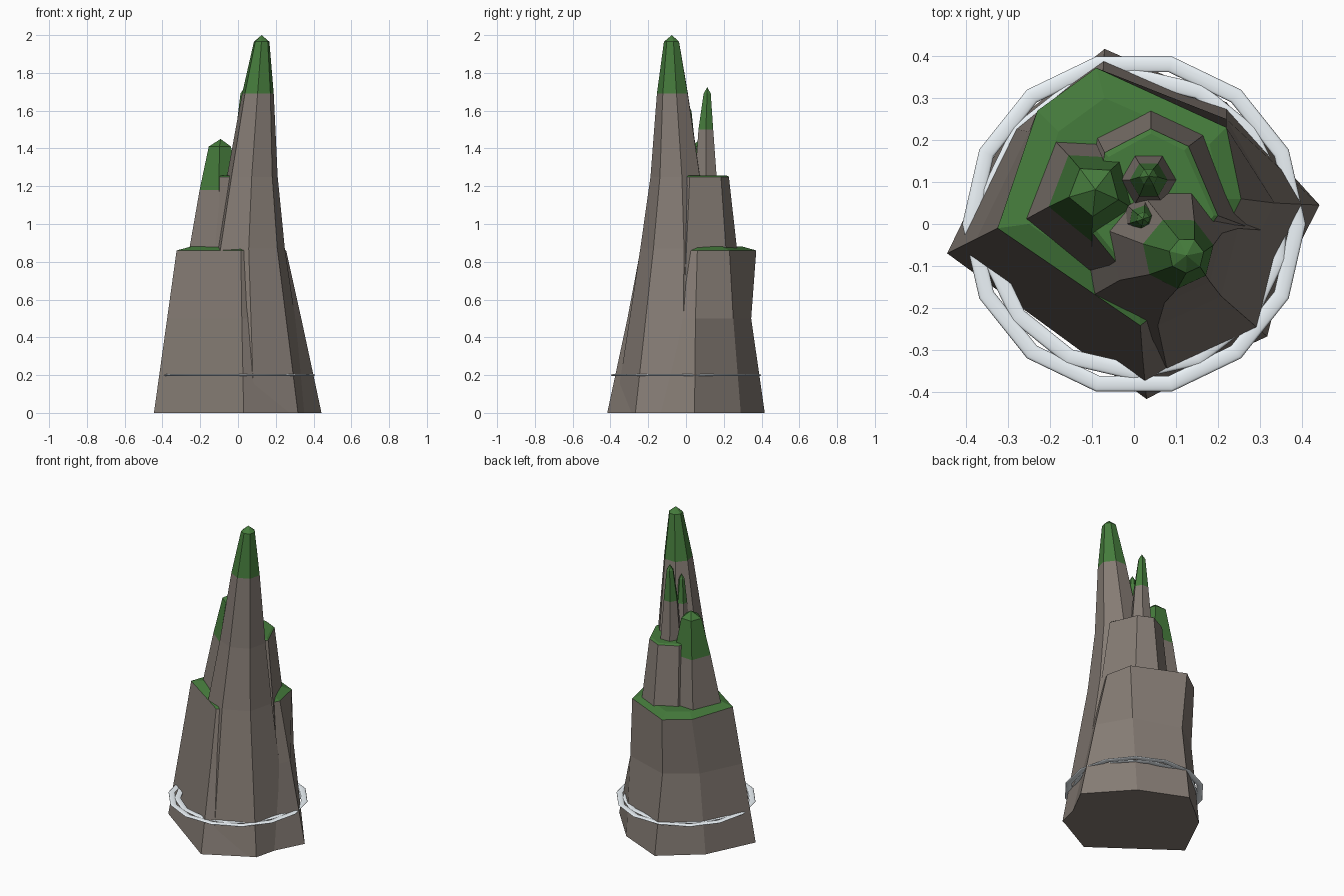
import bpy, bmesh
from math import cos, sin, radians, pi

if "Cube" in bpy.data.objects:
    bpy.data.objects.remove(bpy.data.objects["Cube"])


def material(name, color):
    m = bpy.data.materials.new(name)
    m.diffuse_color = (*color, 1)
    m.use_nodes = True
    m.node_tree.nodes["Principled BSDF"].inputs["Base Color"].default_value = m.diffuse_color
    return m


ROCK = material("rock", (0.235, 0.2, 0.175))
GREEN = material("greenery", (0.06, 0.2, 0.045))
FOAM = material("foam", (0.85, 0.91, 0.95))


def loft(name, rings, green_z, apex=None):
    """Skin a stack of (z, outline) rings; faces starting at green_z or above are green."""
    bm = bmesh.new()
    loops = [[bm.verts.new((x, y, z)) for x, y in pts] for z, pts in rings]
    n = len(loops[0])
    bm.faces.new(loops[0][::-1])
    for a, b in zip(loops, loops[1:]):
        for i in range(n):
            j = (i + 1) % n
            bm.faces.new((a[i], a[j], b[j], b[i]))
    if apex:
        tip = bm.verts.new(apex)
        for i in range(n):
            bm.faces.new((loops[-1][i], loops[-1][(i + 1) % n], tip))
    else:
        bm.faces.new(loops[-1])
    for f in bm.faces:
        f.material_index = int(min(v.co.z for v in f.verts) >= green_z - 1e-4)
    bmesh.ops.recalc_face_normals(bm, faces=bm.faces)
    mesh = bpy.data.meshes.new(name)
    bm.to_mesh(mesh)
    bm.free()
    mesh.materials.append(ROCK)
    mesh.materials.append(GREEN)
    ob = bpy.data.objects.new(name, mesh)
    bpy.context.collection.objects.link(ob)


def spire(name, sides, phase, levels, green_z, apex):
    """Pointed column; levels are (z, centre x, centre y, radius)."""
    angles = [radians(phase) + 2 * pi * i / sides for i in range(sides)]
    rings = [(z, [(cx + r * cos(a), cy + r * sin(a)) for a in angles])
             for z, cx, cy, r in levels]
    loft(name, rings, green_z, apex)


# Broad base rock with the green lower terrace
loft("base_rock", [
    (0, [(-.445, -.07), (.03, -.417), (.27, -.29), (.442, .045),
         (.22, .29), (-.07, .417), (-.30, .23)]),
    (.5, [(-.375, -.035), (.02, -.31), (.22, -.19), (.335, .05),
          (.22, .25), (-.075, .345), (-.25, .22)]),
    (.86, [(-.325, -.01), (.015, -.242), (.16, -.13), (.255, .06),
           (.22, .23), (-.09, .372), (-.23, .27)]),
    (.88, [(-.25, 0), (.01, -.18), (.13, -.1), (.21, .06),
           (.18, .19), (-.07, .3), (-.18, .22)]),
], .86)

# Middle terrace
loft("middle_terrace", [
    (.6, [(-.19, -.09), (-.07, -.18), (.12, -.16), (.28, -.01),
          (.19, .23), (.04, .30), (-.10, .23)]),
    (1.25, [(-.10, -.02), (-.035, -.10), (.10, -.11), (.20, .02),
            (.13, .185), (.04, .227), (-.07, .17)]),
    (1.257, [(-.09, -.015), (-.03, -.09), (.09, -.10), (.19, .02),
             (.12, .175), (.04, .215), (-.06, .16)]),
], 1.25)

# Spires
spire("main_spire", 7, -91, [
    (0, .09, -.08, .295), (.87, .06, -.05, .192), (1.25, .075, -.05, .138),
    (1.69, .105, -.068, .086), (1.965, .125, -.075, .042)],
    1.69, (.125, -.075, 2))
spire("west_spire", 5, 195, [
    (.6, -.09, .05, .2), (.87, -.095, .055, .168), (1.18, -.095, .07, .112),
    (1.41, -.095, .08, .062)],
    1.18, (-.092, .082, 1.45))
spire("thin_spire", 6, 0, [
    (1.0, .035, .11, .085), (1.25, .035, .105, .066), (1.5, .035, .105, .045),
    (1.69, .035, .112, .022)],
    1.5, (.035, .113, 1.725))
spire("small_spire", 6, 20, [
    (1.1, .02, .015, .06), (1.45, .02, .013, .032), (1.6, .022, .012, .017)],
    1.45, (.022, .012, 1.63))

# Flat foam rings at the waterline
for name, radius, turn in (("outer_foam_ring", .39, 0), ("inner_foam_ring", .352, .22)):
    bpy.ops.mesh.primitive_torus_add(
        major_segments=14, minor_segments=8, major_radius=radius,
        minor_radius=.019, location=(0, 0, .2), rotation=(0, 0, turn))
    ring = bpy.context.object
    ring.name = name
    ring.scale.z = .3
    ring.data.materials.append(FOAM)
    bpy.ops.object.shade_smooth()
